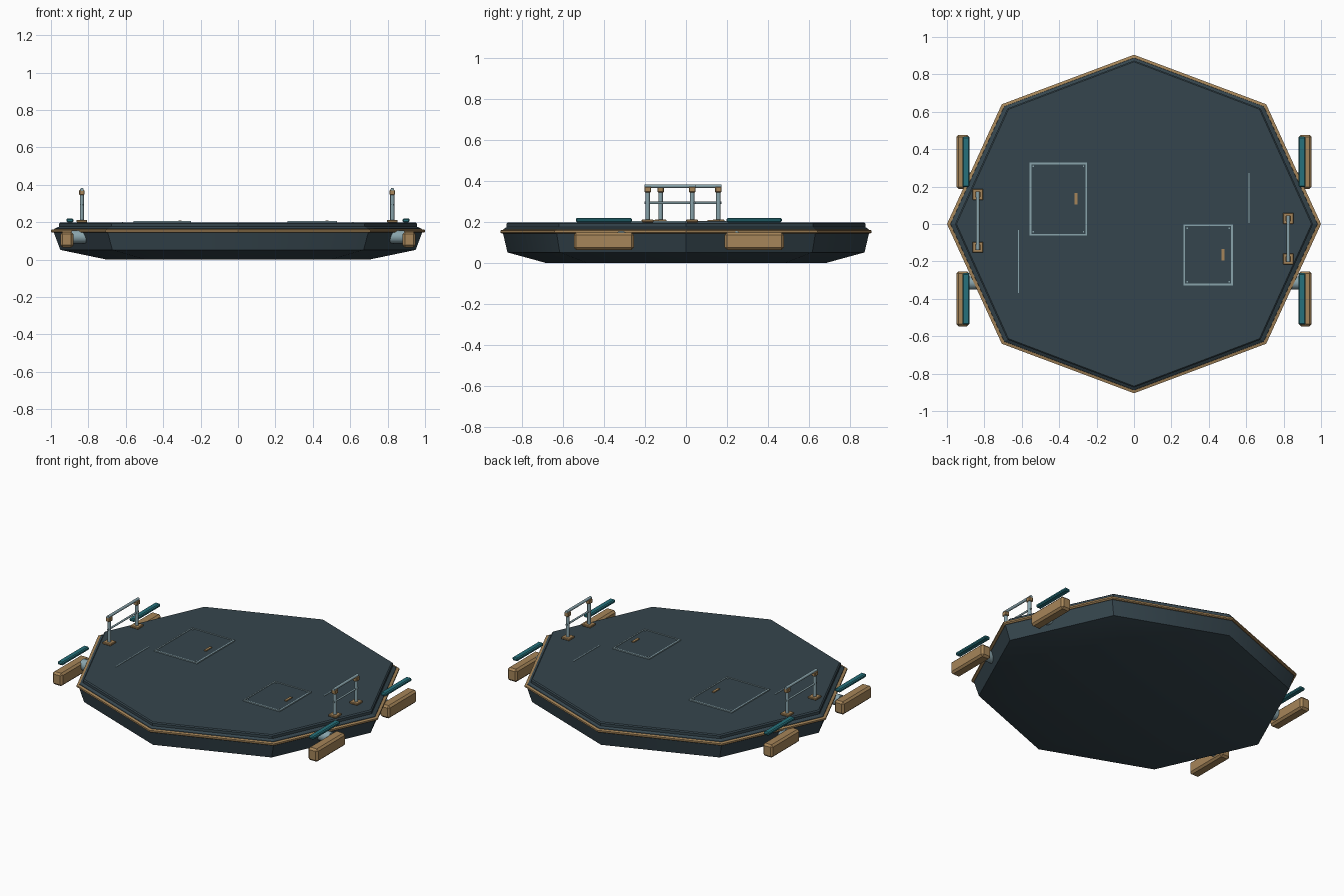
import bpy, bmesh, math
from mathutils import Vector

cube = bpy.data.objects.get("Cube")
if cube:
    bpy.data.objects.remove(cube, do_unlink=True)


def material(name, rgb):
    m = bpy.data.materials.new(name)
    m.use_nodes = True
    m.diffuse_color = (*rgb, 1)
    bsdf = m.node_tree.nodes["Principled BSDF"]
    bsdf.inputs["Base Color"].default_value = (*rgb, 1)
    bsdf.inputs["Roughness"].default_value = 0.7
    return m


SLATE = material("slate", (0.036, 0.06, 0.075))
TAN = material("tan", (0.38, 0.235, 0.1))
TEAL = material("teal", (0.02, 0.165, 0.2))
STEEL = material("pale steel", (0.25, 0.37, 0.41))


def finish(name, bm, mat, smooth=None):
    bmesh.ops.recalc_face_normals(bm, faces=bm.faces)
    mesh = bpy.data.meshes.new(name)
    bm.to_mesh(mesh)
    bm.free()
    mesh.materials.append(mat)
    ob = bpy.data.objects.new(name, mesh)
    bpy.context.collection.objects.link(ob)
    if smooth:
        bpy.ops.object.select_all(action='DESELECT')
        ob.select_set(True)
        bpy.context.view_layer.objects.active = ob
        bpy.ops.object.shade_smooth_by_angle(angle=math.radians(smooth))
    return ob


def octagon_loft(name, profile, mat, smooth=None):
    """Stack of eight-sided rings (x radius, y radius, z), capped at both ends."""
    bm = bmesh.new()
    rings = []
    for rx, ry, z in profile:
        rings.append([bm.verts.new((rx * math.cos(i * math.pi / 4), ry * math.sin(i * math.pi / 4), z))
                      for i in range(8)])
    for a, b in zip(rings, rings[1:]):
        for i in range(8):
            j = (i + 1) % 8
            bm.faces.new((a[i], a[j], b[j], b[i]))
    bm.faces.new(rings[0])
    bm.faces.new(rings[-1])
    return finish(name, bm, mat, smooth)


def add_box(bm, x, y, z):
    """Box from (low, high) pairs."""
    verts = bmesh.ops.create_cube(bm, size=1)["verts"]
    for v in verts:
        v.co = [sum(r) / 2 + c * (r[1] - r[0]) for r, c in zip((x, y, z), v.co)]


def box(name, x, y, z, mat, bevel=0):
    bm = bmesh.new()
    add_box(bm, x, y, z)
    if bevel:
        bmesh.ops.bevel(bm, geom=bm.edges[:], offset=bevel, segments=1, affect='EDGES')
    return finish(name, bm, mat)


def rod(name, a, b, radius, mat, sides=12):
    a, b = Vector(a), Vector(b)
    bm = bmesh.new()
    bmesh.ops.create_cone(bm, cap_ends=True, segments=sides, radius1=radius, radius2=radius,
                          depth=(b - a).length)
    turn = (b - a).to_track_quat('Z', 'Y')
    for v in bm.verts:
        v.co = turn @ v.co + (a + b) / 2
    return finish(name, bm, mat, 40)


def around(c, half):
    return (c - half, c + half)


# Platform: hull, rub rail and raised deck
octagon_loft("hull", [(0.70, 0.68, 0), (0.95, 0.87, 0.052), (0.985, 0.892, 0.146)], SLATE, 40.5)
octagon_loft("rub_rail", [(0.992, 0.898, 0.144), (1, 0.905, 0.149), (1, 0.905, 0.159),
                          (0.982, 0.889, 0.163)], TAN)
octagon_loft("deck", [(0.982, 0.889, 0.162), (0.981, 0.888, 0.166), (0.957, 0.874, 0.176),
                      (0.957, 0.874, 0.193), (0.949, 0.867, 0.199)], SLATE)
DECK = 0.199

# Side floats with cushions and struts
for side, s in (("left", 1), ("right", -1)):
    for place, y0, y1, strut_y in (("front", -0.547, -0.253, -0.315), ("back", 0.187, 0.477, 0.24)):
        tag = side + "_" + place
        box("float_" + tag, sorted((s * 0.88, s * 0.95)), (y0, y1), (0.065, 0.148), TAN, 0.012)
        box("cushion_" + tag, sorted((s * 0.88, s * 0.918)), (y0 + 0.01, y1 - 0.01),
            (0.199, 0.22), TEAL, 0.006)
        rod("strut_" + tag, (s * 0.7, strut_y, 0.122), (s * 0.89, strut_y, 0.122), 0.035, STEEL, 16)

# Handrails: two posts, bases, caps and two rails each
for side, x, ends in (("left", 0.825, (-0.187, 0.03)), ("right", -0.835, (-0.124, 0.158))):
    for place, y in zip(("front", "back"), ends):
        tag = side + "_" + place
        box("post_base_" + tag, around(x, 0.029), around(y, 0.029), (DECK, 0.212), TAN, 0.003)
        rod("post_" + tag, (x, y, 0.205), (x, y, 0.36), 0.011, STEEL)
        box("post_cap_" + tag, around(x, 0.014), around(y, 0.016), (0.345, 0.372), TAN, 0.003)
    for level, z, r in (("top", 0.375, 0.009), ("middle", 0.293, 0.006)):
        rod(level + "_rail_" + side, (x, ends[0] - 0.016, z), (x, ends[1] + 0.016, z), r, STEEL)

# Deck hatches: thin frame, panel, corner screws and handle
for side, x, y, handle_x, handle_y in (
        ("right", (-0.558, -0.25), (-0.062, 0.328), -0.309, 0.135),
        ("left", (0.265, 0.528), (-0.328, -0.002), 0.476, -0.165)):
    w = 0.009
    bm = bmesh.new()
    for e in (x[0], x[1] - w):
        add_box(bm, (e, e + w), y, (DECK, 0.206))
    for e in (y[0], y[1] - w):
        add_box(bm, (x[0] + w, x[1] - w), (e, e + w), (DECK, 0.206))
    for cx in (x[0] + 0.02, x[1] - 0.02):
        for cy in (y[0] + 0.02, y[1] - 0.02):
            add_box(bm, around(cx, 0.004), around(cy, 0.004), (DECK, 0.206))
    finish("hatch_frame_" + side, bm, STEEL)
    box("hatch_panel_" + side, (x[0] + w, x[1] - w), (y[0] + w, y[1] - w), (DECK - 0.002, 0.203), SLATE)
    box("hatch_handle_" + side, around(handle_x, 0.008), around(handle_y, 0.03), (0.2, 0.209), TAN)

# Thin deck seams
box("seam_left", around(0.615, 0.003), (0.005, 0.272), (DECK - 0.002, 0.202), STEEL)
box("seam_right", around(-0.617, 0.003), (-0.368, -0.032), (DECK - 0.002, 0.202), STEEL)
